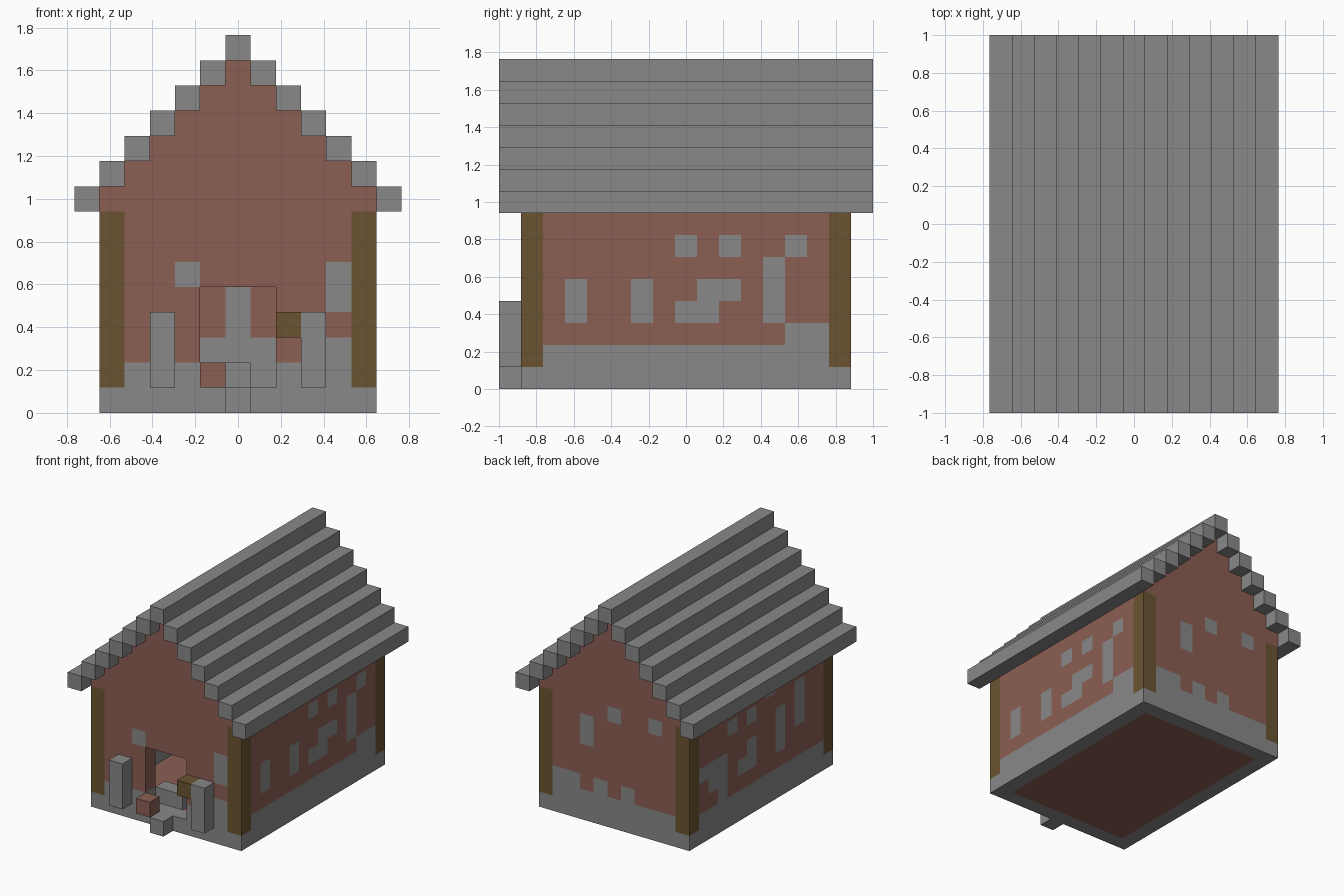
import bpy
import bmesh
import math
from mathutils import Vector

if "Cube" in bpy.data.objects:
    bpy.data.objects.remove(bpy.data.objects["Cube"])

U = 2 / 17                       # edge length of one block
W, L = 13, 17                    # plan size in blocks
EAVE = 8                         # block row where the roof starts


def material(name, rgb):
    m = bpy.data.materials.new(name)
    m.use_nodes = True
    m.diffuse_color = (*rgb, 1)
    m.node_tree.nodes["Principled BSDF"].inputs["Base Color"].default_value = (*rgb, 1)
    return m


STONE, BRICK, WOOD = range(3)
MATERIALS = [
    material("stone grey", (0.25, 0.25, 0.25)),
    material("brick red", (0.26, 0.112, 0.087)),
    material("timber brown", (0.145, 0.087, 0.031)),
]


def build(name, cells):
    """Skin a dictionary of blocks {(i, j, k): colour} with its outer faces."""
    bm = bmesh.new()
    origin = Vector((W / 2, L / 2, 0))
    for cell, colour in cells.items():
        centre = Vector(cell) + Vector((0.5, 0.5, 0.5)) - origin
        for axis in range(3):
            for sign in (-1, 1):
                n = Vector((0, 0, 0))
                n[axis] = sign
                if tuple(int(c + d) for c, d in zip(cell, n)) in cells:
                    continue
                a = Vector((0, 0, 0))
                a[(axis + 1) % 3] = 1
                b = n.cross(a)
                corners = [n + a + b, n - a + b, n - a - b, n + a - b]
                face = bm.faces.new([bm.verts.new((centre + c / 2) * U) for c in corners])
                face.material_index = colour
    bmesh.ops.remove_doubles(bm, verts=bm.verts, dist=U / 100)
    bmesh.ops.dissolve_limit(bm, angle_limit=math.radians(1), verts=bm.verts,
                             edges=bm.edges, delimit={'MATERIAL'})
    mesh = bpy.data.meshes.new(name)
    bm.to_mesh(mesh)
    bm.free()
    for m in MATERIALS:
        mesh.materials.append(m)
    obj = bpy.data.objects.new(name, mesh)
    bpy.context.collection.objects.link(obj)
    return obj


def box(i, j, k, colour):
    """Blocks in half-open ranges given as (start, end) pairs."""
    return {(a, b, c): colour for a in range(*i) for b in range(*j) for c in range(*k)}


# stone patches on each wall: (column, lowest row, highest row)
FRONT = [(4, 5, 5), (10, 4, 5), (10, 2, 2)]
BACK = [(8, 5, 6), (6, 7, 7), (3, 7, 7), (10, 2, 2), (9, 2, 2), (7, 2, 2), (5, 2, 2)]
LEFT = [(3, 3, 4), (6, 3, 4), (8, 3, 3), (9, 3, 4), (10, 4, 4), (12, 3, 5),
        (8, 6, 6), (10, 6, 6), (13, 6, 6), (13, 2, 2), (14, 2, 2)]
RIGHT = [(14, 4, 4), (13, 3, 4), (12, 2, 4), (10, 3, 3), (9, 3, 4), (11, 6, 6),
         (9, 6, 6), (6, 3, 5), (4, 4, 6), (7, 7, 7)]


def wall_colour(i, j, k):
    end, side = j in (1, L - 2), i in (1, W - 2)
    if end and side and 1 <= k < EAVE:
        return WOOD
    if k < 2:
        return STONE
    if end:
        column, patches = i, FRONT if j == 1 else BACK
    else:
        column, patches = j, LEFT if i > 1 else RIGHT
    return STONE if any(c == column and lo <= k <= hi for c, lo, hi in patches) else BRICK


# walls with stepped gables and a doorway
walls = {}
for k in range(EAVE + 6):
    inset = max(1, k - EAVE + 1)
    for i in range(inset, W - inset):
        for j in range(1, L - 1):
            on_side = i in (1, W - 2) and k <= EAVE
            in_door = j == 1 and 5 <= i <= 7 and 1 <= k <= 4
            if (j in (1, L - 2) or on_side) and not in_door:
                walls[i, j, k] = wall_colour(i, j, k)
build("walls", walls)

# floor slab
build("floor", box((2, W - 2), (2, L - 2), (0, 1), BRICK))

# roof beams, stepping up to the ridge
for step in range(6):
    for side, i in (("right", step), ("left", W - 1 - step)):
        build(f"roof_beam_{side}_{step + 1}",
              box((i, i + 1), (0, L), (EAVE + step, EAVE + step + 1), STONE))
build("roof_ridge", box((6, 7), (0, L), (EAVE + 6, EAVE + 7), STONE))

# blocks standing before the doorway
for name, i in (("pillar_right", 3), ("pillar_left", 9)):
    build(name, box((i, i + 1), (0, 1), (1, 4), STONE))
build("door_step", box((6, 7), (0, 1), (0, 1), STONE))
build("brick_block", box((5, 6), (0, 1), (1, 2), BRICK))
build("timber_block", box((8, 9), (0, 1), (3, 4), WOOD))

# low bench just inside, and a stone panel on the inner back wall
build("inner_bench", box((5, 7), (2, 3), (1, 2), STONE))
panel = build("inner_panel", box((6, 7), (L - 3, L - 2), (2, 5), STONE))
inner_y = (L / 2 - 2) * U
for v in panel.data.vertices:
    v.co.y = inner_y + (v.co.y - inner_y) * 0.05
